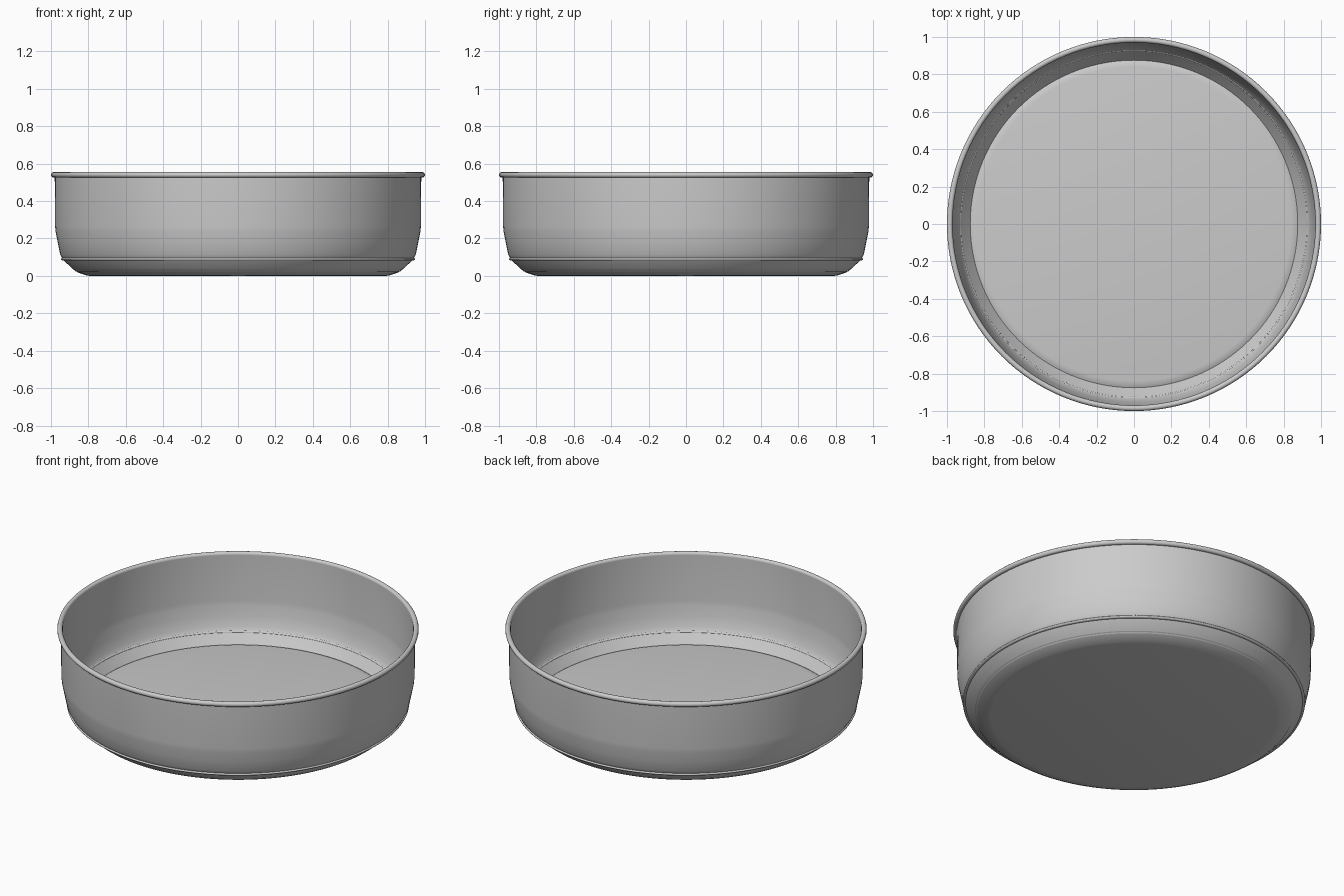
import bpy, bmesh, math

if "Cube" in bpy.data.objects:
    bpy.data.objects.remove(bpy.data.objects["Cube"])

SEGMENTS = 128


def lathe(name, profile, closed=False, sharp=30):
    """Spin an (r, z) profile around the z axis."""
    bm = bmesh.new()
    verts = [bm.verts.new((r, 0, z)) for r, z in profile]
    edges = [bm.edges.new(p) for p in zip(verts, verts[1:])]
    if closed:
        edges.append(bm.edges.new((verts[-1], verts[0])))
    bmesh.ops.spin(bm, geom=verts + edges, cent=(0, 0, 0), axis=(0, 0, 1),
                   angle=math.tau, steps=SEGMENTS)
    bmesh.ops.remove_doubles(bm, verts=bm.verts, dist=1e-4)
    bmesh.ops.recalc_face_normals(bm, faces=bm.faces)
    mesh = bpy.data.meshes.new(name)
    bm.to_mesh(mesh)
    bm.free()
    obj = bpy.data.objects.new(name, mesh)
    bpy.context.collection.objects.link(obj)
    bpy.context.view_layer.objects.active = obj
    obj.select_set(True)
    bpy.ops.object.shade_smooth_by_angle(angle=math.radians(sharp))
    obj.select_set(False)
    return obj


def bead(name, r, z, rr, rz, n=12):
    """Rolled ring with an elliptical section."""
    ring = [(r + rr * math.cos(math.tau * i / n), z + rz * math.sin(math.tau * i / n))
            for i in range(n)]
    return lathe(name, ring, closed=True, sharp=60)


# Base plate with bevelled underside and softened upper edge
lathe("base_plate", [(0, 0), (0.79, 0), (0.81, 0.003), (0.855, 0.018), (0.88, 0.033),
                     (0.865, 0.041), (0.84, 0.045), (0, 0.045)])

# Thin side wall: flared foot, gentle curve, straight upper part
outer = [(0.868, 0.024), (0.935, 0.085), (0.951, 0.115), (0.964, 0.18),
         (0.975, 0.235), (0.978, 0.265), (0.98, 0.54)]
inner = [(0.97, 0.54), (0.968, 0.265), (0.965, 0.235), (0.954, 0.18),
         (0.941, 0.118), (0.925, 0.09), (0.876, 0.036)]
lathe("side_wall", outer + inner, closed=True)

# Rolled rim and lower bead
bead("rolled_rim", 0.985, 0.54, 0.015, 0.015)
bead("lower_bead", 0.935, 0.09, 0.012, 0.008)
